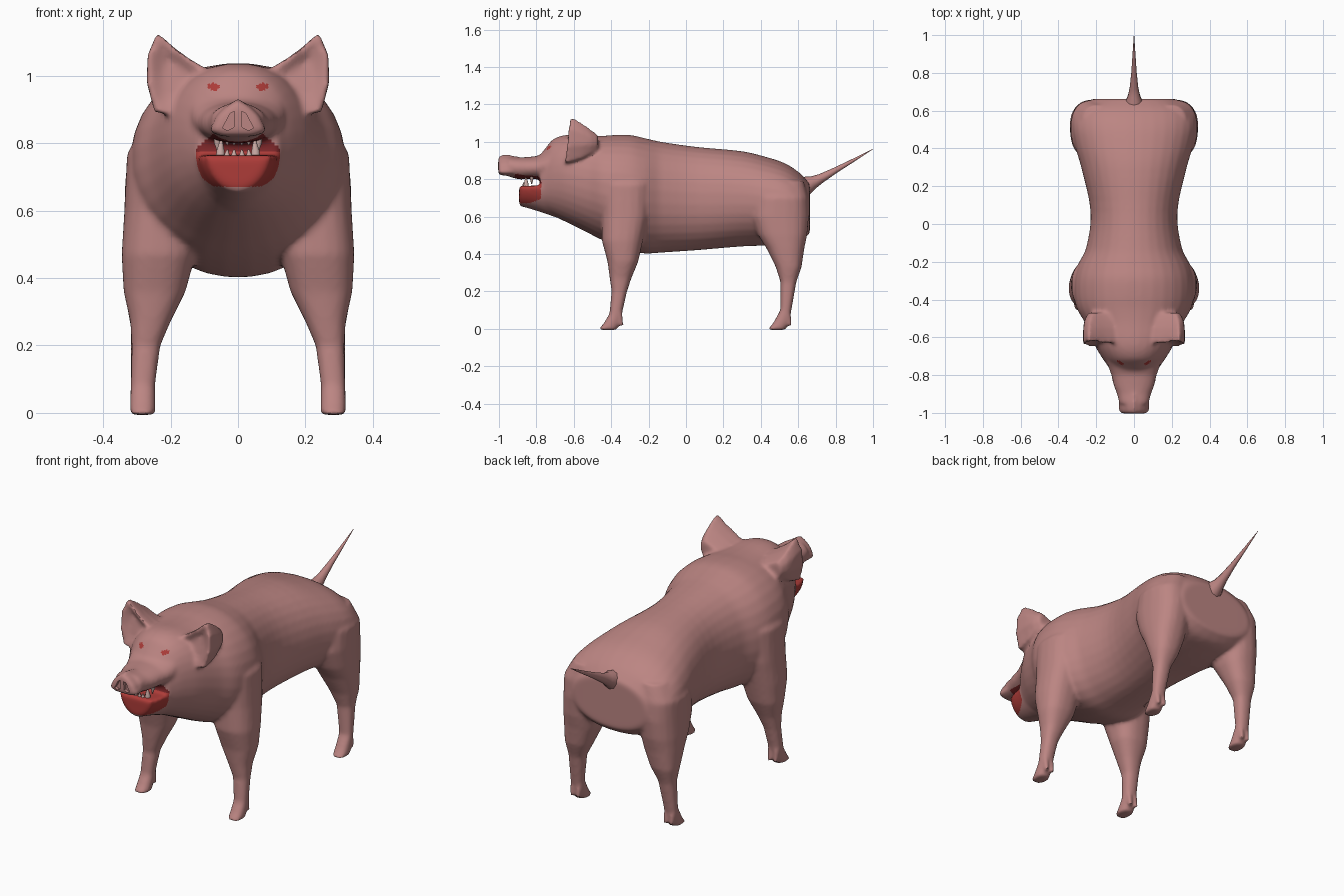
import bpy, bmesh, math

if "Cube" in bpy.data.objects:
    bpy.data.objects.remove(bpy.data.objects["Cube"])


def material(name, rgb):
    m = bpy.data.materials.new(name)
    m.diffuse_color = (*rgb, 1)
    m.use_nodes = True
    m.node_tree.nodes["Principled BSDF"].inputs["Base Color"].default_value = m.diffuse_color
    return m


PINK = material("pink_skin", (0.50, 0.235, 0.225))
RED = material("red_lip", (0.42, 0.045, 0.04))
DARK = material("dark_mouth", (0.20, 0.02, 0.022))
TOOTH = material("tooth", (0.58, 0.40, 0.37))


def loft(bm, rings):
    """Skin a list of point rings and cap both ends."""
    vs = [[bm.verts.new(p) for p in r] for r in rings]
    n = len(vs[0])
    for a, b in zip(vs, vs[1:]):
        for i in range(n):
            j = (i + 1) % n
            bm.faces.new((a[i], a[j], b[j], b[i]))
    bm.faces.new(vs[0])
    bm.faces.new(vs[-1])


def oval(n, power):
    """Unit rounded-square outline."""
    pts = []
    for i in range(n):
        a = 2 * math.pi * (i + 0.5) / n
        c, s = math.cos(a), math.sin(a)
        pts.append((math.copysign(abs(c) ** (2 / power), c), math.copysign(abs(s) ** (2 / power), s)))
    return pts


def refine(rows, steps=4):
    """Ease the section rows into a smooth run (first column is the station)."""
    def slope(i, k):
        a, b = rows[max(i - 1, 0)], rows[min(i + 1, len(rows) - 1)]
        return (b[k] - a[k]) / (b[0] - a[0])
    out = []
    for i in range(len(rows) - 1):
        p, q = rows[i], rows[i + 1]
        h = q[0] - p[0]
        for j in range(steps):
            t = j / steps
            row = [p[0] + h * t]
            for k in range(1, len(p)):
                row.append((2 * t**3 - 3 * t**2 + 1) * p[k] + (3 * t**2 - 2 * t**3) * q[k]
                           + h * ((t**3 - 2 * t**2 + t) * slope(i, k) + (t**3 - t**2) * slope(i + 1, k)))
            out.append(row)
    return out + [rows[-1]]


def along_y(bm, rows, power=2.15, n=32):
    """rows: y, bottom, top, half width"""
    loft(bm, [[(w * c, y, (b + t) / 2 + (t - b) / 2 * s) for c, s in oval(n, power)]
              for y, b, t, w in rows])


def along_z(bm, rows, side, n=20):
    """rows: z, inner x, outer x, front y, back y"""
    loft(bm, [[(side * ((i + o) / 2 + (o - i) / 2 * c), (f + k) / 2 + (k - f) / 2 * s, z)
               for c, s in oval(n, 2.4)] for z, i, o, f, k in rows])


def make(name, bm, mats, angle=60):
    bmesh.ops.recalc_face_normals(bm, faces=bm.faces)
    me = bpy.data.meshes.new(name)
    bm.to_mesh(me)
    bm.free()
    for m in mats:
        me.materials.append(m)
    ob = bpy.data.objects.new(name, me)
    bpy.context.collection.objects.link(ob)
    smooth(ob, angle)
    return ob


def smooth(ob, angle):
    bpy.ops.object.select_all(action='DESELECT')
    ob.select_set(True)
    bpy.context.view_layer.objects.active = ob
    bpy.ops.object.shade_smooth_by_angle(angle=math.radians(angle))


# Torso, neck and head back to the mouth corner
bm = bmesh.new()
along_y(bm, refine([(-0.78, .635, .93, .12), (-0.75, .625, .968, .14), (-0.71, .605, 1.014, .168),
                    (-0.64, .57, 1.037, .21), (-0.52, .51, 1.032, .262), (-0.45, .475, 1.032, .302),
                    (-0.38, .445, 1.037, .318), (-0.29, .415, 1.036, .318), (-0.22, .402, 1.02, .30),
                    (-0.13, .407, 1.0, .255), (0.06, .42, .973, .23), (0.30, .44, .95, .28),
                    (0.42, .445, .922, .315), (0.53, .455, .885, .332), (0.61, .47, .832, .308),
                    (0.662, .51, .775, .22)]))
# Upper snout
along_y(bm, [(-0.70, .80, .99, .15), (-0.76, .80, .94, .135), (-0.80, .80, .923, .12),
             (-0.86, .80, .918, .106), (-0.90, .80, .916, .09), (-0.95, .815, .92, .078)], 2.1)
# Snout disc with a peaked top
disc = [(0, .932), (.035, .910), (.064, .882), (.086, .834), (.045, .82),
        (-.045, .82), (-.086, .834), (-.064, .882), (-.035, .910)]
loft(bm, [[(x * k, y, .87 + (z - .87) * k) for x, z in disc]
          for y, k in ((-.90, .85), (-.945, 1), (-.985, 1), (-1.004, .85))])
# Lower jaw: flat top, rounded keel narrowing to the chin
loft(bm, [[(w * math.cos(a), y, t - (t - b) * math.sin(a) ** 1.15)
           for a in (math.pi * i / 14 for i in range(15))]
          for y, b, t, w in ((-.68, .59, .77, .155), (-.78, .625, .765, .124),
                             (-.85, .646, .765, .112), (-.892, .657, .765, .092))])
# Legs with dewclaws
front = [(.86, .10, .27, -.42, -.2), (.77, .12, .33, -.455, -.19), (.6, .12, .338, -.45, -.2),
         (.47, .125, .346, -.45, -.23), (.36, .155, .34, -.42, -.255), (.27, .20, .32, -.408, -.292),
         (.2, .23, .316, -.398, -.315), (.08, .246, .319, -.41, -.342),
         (.03, .245, .321, -.44, -.357), (-.006, .245, .321, -.47, -.37)]
hind = [(.79, .1, .28, .40, .63), (.7, .1, .335, .36, .655), (.6, .11, .338, .345, .658),
        (.5, .13, .34, .385, .648), (.43, .145, .338, .43, .633), (.33, .185, .332, .48, .618),
        (.25, .225, .318, .505, .59), (.1, .246, .319, .504, .564),
        (.03, .245, .321, .465, .55), (-.006, .245, .321, .435, .53)]
for side in (1, -1):
    along_z(bm, front, side)
    along_z(bm, hind, side)
    for y in (-.352, .548):
        for x in (.264, .302):
            along_z(bm, [(.085, x - .014, x + .014, y - .025, y + .012),
                         (.015, x - .011, x + .011, y - .008, y + .022)], side, 8)
# Ears: nearly flat in front, sloping back into the neck
outline = [(.09, 1.02), (.15, 1.056), (.195, 1.092), (.24, 1.132), (.268, 1.065),
           (.271, .98), (.248, .89), (.15, .88)]
for side in (1, -1):
    loft(bm, [[(side * (.18 + (x - .18) * kx), y + (.99 - z) * tilt, .99 + (z - .99) * kz)
               for x, z in outline]
              for y, kx, kz, tilt in ((-.618, .45, .45, -.1), (-.637, .9, .9, -.1), (-.635, 1, 1, -.1),
                                      (-.60, 1, .95, -.06), (-.55, .98, .76, 0),
                                      (-.51, .92, .55, 0), (-.47, .7, .35, 0))])
body = make("body", bm, [PINK])
rm = body.modifiers.new("fuse", 'REMESH')
rm.mode, rm.voxel_size = 'VOXEL', 0.0095
sm = body.modifiers.new("soften", 'SMOOTH')
sm.factor, sm.iterations = 0.5, 9

# Nostril hollows: slanted teardrops either side of the septum
bm = bmesh.new()
for side in (1, -1):
    loft(bm, [[(side * x, y, z) for x, z in ((.010, .895), (.024, .888), (.046, .845), (.030, .838), (.012, .848))]
              for y in (-1.03, -.985)])
cutter = make("nostril_cutter", bm, [PINK])
cutter.hide_render = True
cut = body.modifiers.new("nostrils", 'BOOLEAN')
cut.operation, cut.object = 'DIFFERENCE', cutter
deps = bpy.context.evaluated_depsgraph_get()
fused = bpy.data.meshes.new_from_object(body.evaluated_get(deps))
body.modifiers.clear()
body.data = fused
fused.materials.clear()
for m in (PINK, RED, DARK):
    fused.materials.append(m)
bpy.data.objects.remove(cutter)

# Paint eyes, lips and mouth interior by position
for p in fused.polygons:
    x, y, z = abs(p.center.x), p.center.y, p.center.z
    n = p.normal
    p.material_index = 0
    if y < -.6 and n.y < 0 and ((x - .073) / .019) ** 2 + ((z - .968) / .011) ** 2 < 1:
        p.material_index = 1
    elif -.91 < y < -.775 and .672 + max(0, y + .83) * .4 < z < .775 and n.z > -.93:
        p.material_index = 1                      # lower lip and jaw
    elif -.915 < y < -.74 and .75 < z < .832 - max(0, x - .07) * .9 and x < .125:
        if n.z < -.5 or n.y < -.6:
            p.material_index = 2                  # roof and back of the mouth
        elif -.91 < y < -.80 and z < .822:
            p.material_index = 1                  # upper lip edge
smooth(body, 50)

# Tail
bm = bmesh.new()
loft(bm, [[(r * c, y - .35 * r * s, z + r * s) for c, s in oval(10, 2)]
          for y, z, r in ((.62, .755, .05), (.655, .77, .044), (.68, .782, .033), (.72, .803, .024),
                          (.8, .848, .015), (.9, .904, .008), (1.0, .962, .001))])
make("tail", bm, [PINK])

# Teeth: short incisors plus two pairs of tusks
bm = bmesh.new()


def tooth(x, y, base, tip, r):
    loft(bm, [[(x * k + q * c, y + q * s, z) for c, s in oval(8, 2)]
              for z, q, k in ((base, r, 1), ((base + tip) / 2, r * .8, 1), (tip, r * .2, .95))])


for side in (1, -1):
    for x in (.012, .033):
        tooth(side * x, -.868, .745, .782, .012)
        tooth(side * x, -.88, .825, .795, .011)
    tooth(side * .052, -.855, .745, .812, .016)
    tooth(side * .062, -.825, .825, .775, .012)
make("teeth", bm, [TOOTH])
